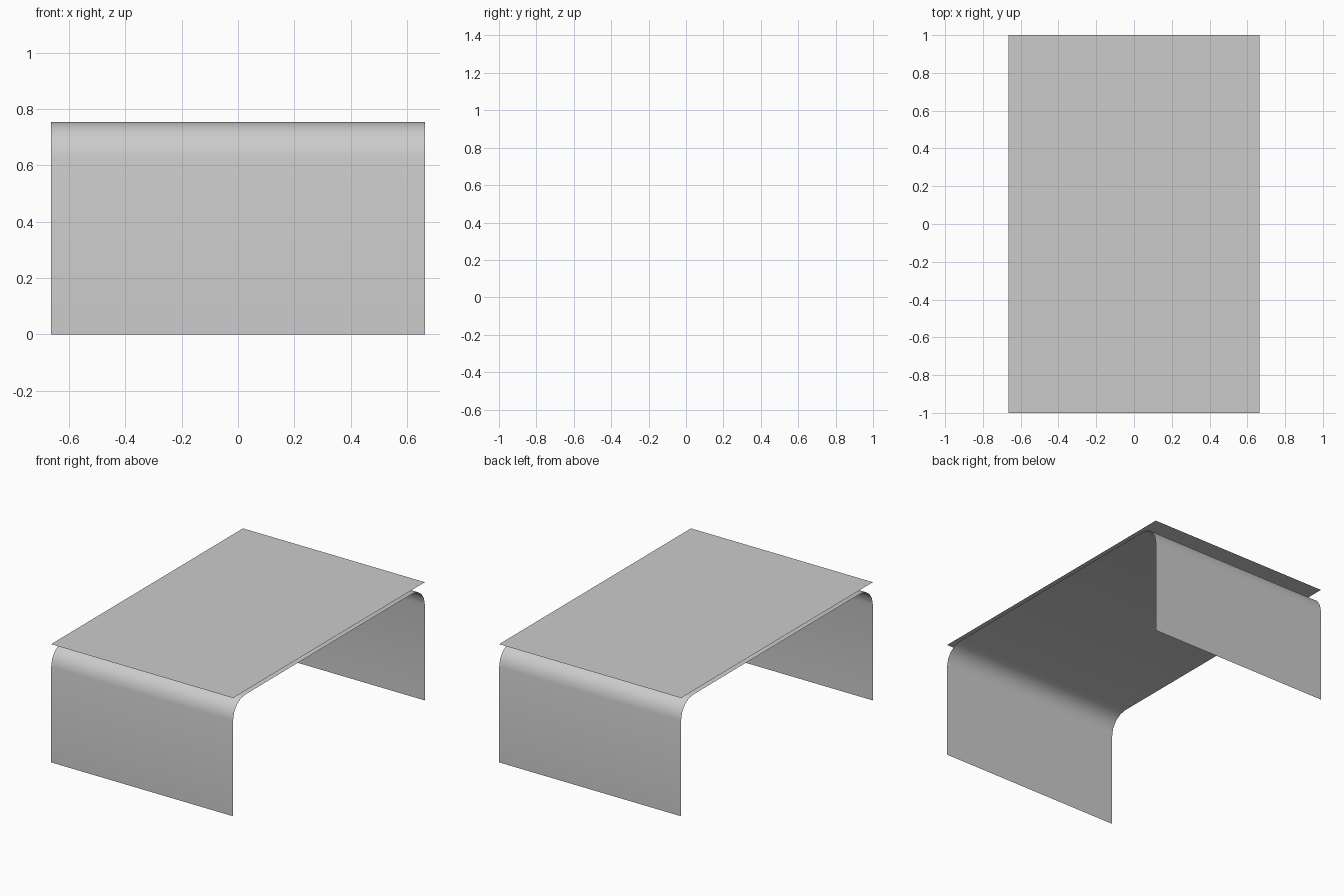
import bpy, bmesh, math

if "Cube" in bpy.data.objects:
    bpy.data.objects.remove(bpy.data.objects["Cube"])

HALF_W, HALF_L = 0.664, 1.0
TOP_Z, SHEET_Z, RADIUS, STEPS = 0.78, 0.754, 0.125, 4


def extruded_sheet(name, profile):
    """Sweep an open (y, z) profile across the full width in x."""
    bm = bmesh.new()
    rows = [[bm.verts.new((x, y, z)) for x in (-HALF_W, HALF_W)] for y, z in profile]
    for a, b in zip(rows, rows[1:]):
        bm.faces.new((a[0], a[1], b[1], b[0]))
    mesh = bpy.data.meshes.new(name)
    bm.to_mesh(mesh)
    bm.free()
    obj = bpy.data.objects.new(name, mesh)
    bpy.context.collection.objects.link(obj)
    return obj


# Flat table top
extruded_sheet("table_top", [(-HALF_L, TOP_Z), (HALF_L, TOP_Z)])

# Bent sheet: front leg, rounded bend, underside, mirrored to the back leg
half = [(-HALF_L, 0)]
for i in range(STEPS + 1):
    a = math.radians(90) * i / STEPS
    half.append((-HALF_L + RADIUS * (1 - math.cos(a)),
                 SHEET_Z - RADIUS * (1 - math.sin(a))))
profile = half + [(-y, z) for y, z in reversed(half)]
legs = extruded_sheet("bent_leg_sheet", profile)

bpy.context.view_layer.objects.active = legs
legs.select_set(True)
bpy.ops.object.shade_smooth_by_angle(angle=math.radians(35))
